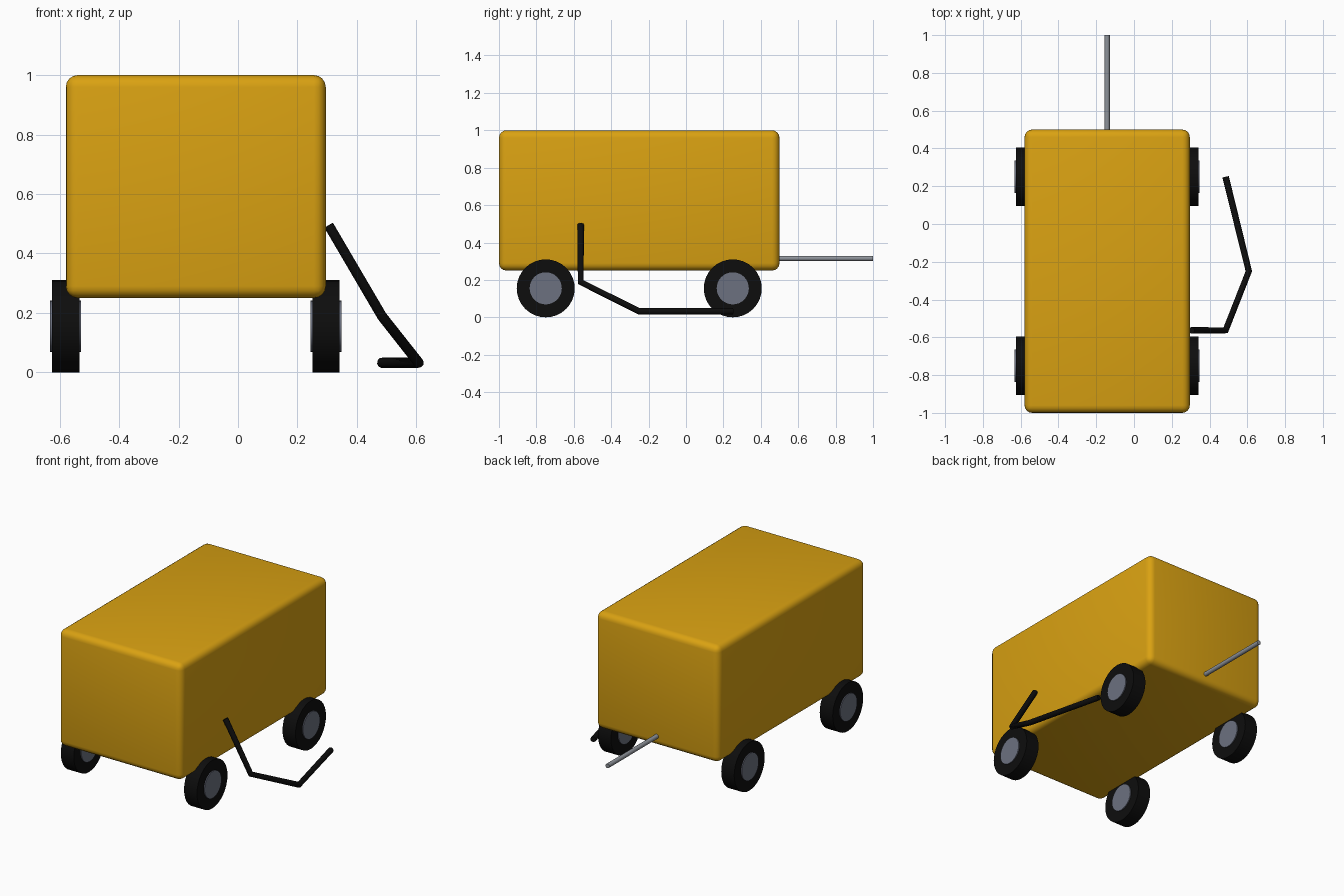
import bpy, bmesh, math
from mathutils import Vector

cube = bpy.data.objects.get("Cube")
if cube:
    bpy.data.objects.remove(cube, do_unlink=True)

MID_X = -0.142


def material(name, rgb):
    m = bpy.data.materials.new(name)
    m.use_nodes = True
    m.diffuse_color = (*rgb, 1)
    bsdf = next(n for n in m.node_tree.nodes if n.type == 'BSDF_PRINCIPLED')
    bsdf.inputs["Base Color"].default_value = (*rgb, 1)
    return m


yellow = material("yellow paint", (0.70, 0.36, 0.006))
black = material("black rubber", (0.004, 0.004, 0.004))
hub_grey = material("hub grey", (0.15, 0.165, 0.215))
steel = material("steel grey", (0.27, 0.29, 0.32))


def finish(obj, name, mat, angle=40):
    obj.name = obj.data.name = name
    obj.data.materials.append(mat)
    bpy.ops.object.select_all(action='DESELECT')
    obj.select_set(True)
    bpy.context.view_layer.objects.active = obj
    bpy.ops.object.shade_smooth_by_angle(angle=math.radians(angle))
    return obj


def cylinder(name, start, end, radius, mat, sides=32):
    a, b = Vector(start), Vector(end)
    bpy.ops.mesh.primitive_cylinder_add(
        vertices=sides, radius=radius, depth=(b - a).length, location=(a + b) / 2,
        rotation=(b - a).to_track_quat('Z', 'Y').to_euler())
    return finish(bpy.context.object, name, mat)


# Box body with rounded edges
bm = bmesh.new()
bmesh.ops.create_cube(bm, size=1)
bmesh.ops.scale(bm, vec=(0.875, 1.5, 0.75), verts=bm.verts)
bmesh.ops.bevel(bm, geom=bm.edges[:], offset=0.04, segments=4, profile=0.5,
                affect='EDGES')
mesh = bpy.data.meshes.new("body")
bm.to_mesh(mesh)
bm.free()
body = bpy.data.objects.new("body", mesh)
body.location = (MID_X, -0.25, 0.625)
bpy.context.collection.objects.link(body)
finish(body, "body", yellow)

# Four wheels, each with a hub showing on both sides
for side, sx in (("left", 1), ("right", -1)):
    for end, y in (("front", -0.75), ("back", 0.25)):
        x = MID_X + sx * 0.438
        for part, r, half, mat in (("tyre", 0.155, 0.046, black),
                                   ("hub", 0.086, 0.052, hub_grey)):
            cylinder(f"{end}_{side}_{part}", (x - half, y, 0.155),
                     (x + half, y, 0.155), r, mat)

# Tow bar at the back
cylinder("tow_bar", (MID_X, 0.45, 0.315), (MID_X, 1, 0.315), 0.014, steel, 16)

# Hose hanging from the left side
path = [(0.305, -0.563, 0.495), (0.485, -0.563, 0.188),
        (0.608, -0.25, 0.032), (0.485, 0.25, 0.032)]
curve = bpy.data.curves.new("hose", 'CURVE')
curve.dimensions = '3D'
curve.bevel_depth = 0.0175
curve.bevel_resolution = 3
curve.use_fill_caps = True
spline = curve.splines.new('POLY')
spline.points.add(len(path) - 1)
for point, co in zip(spline.points, path):
    point.co = (*co, 1)
hose = bpy.data.objects.new("hose", curve)
bpy.context.collection.objects.link(hose)
curve.materials.append(black)
